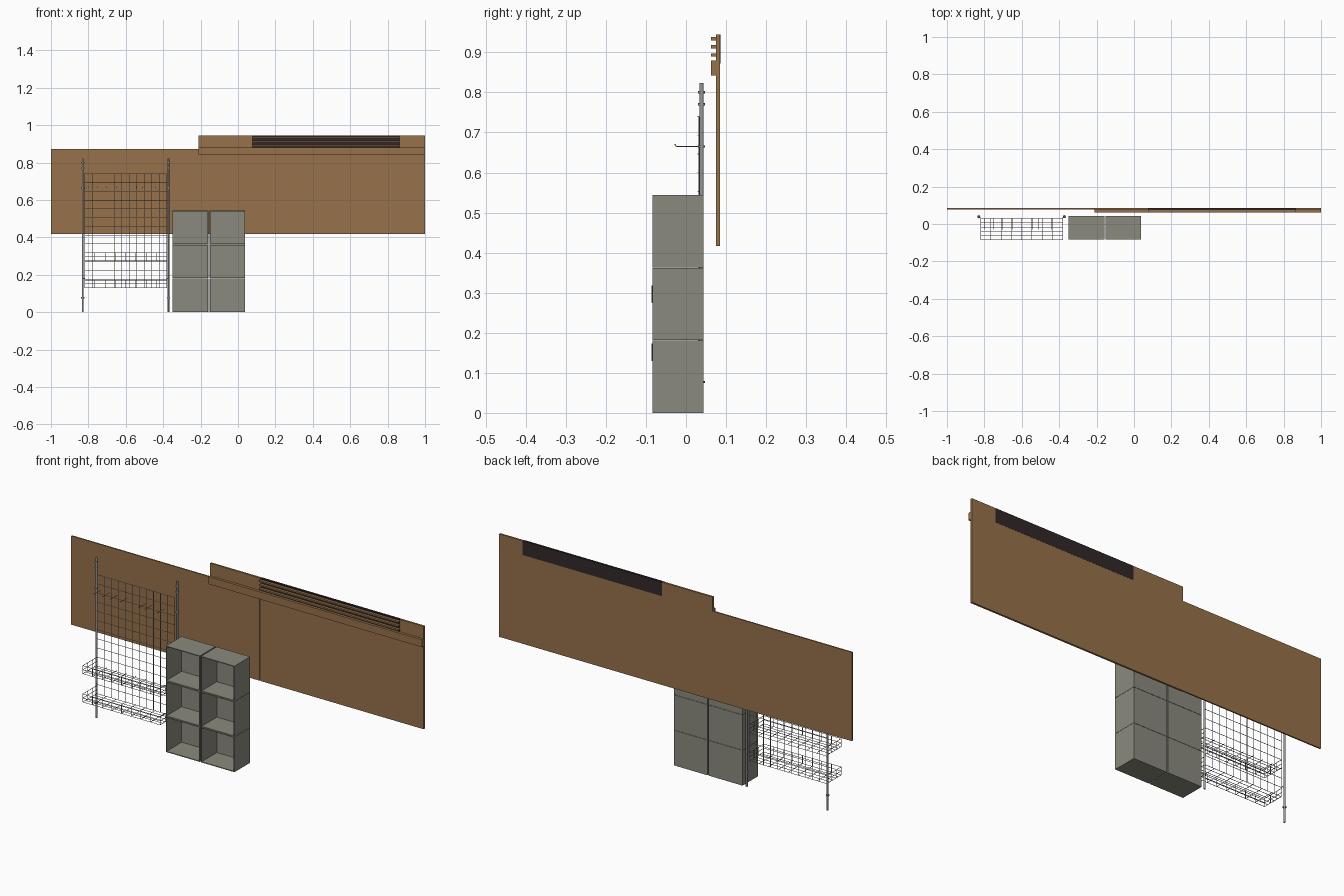
import bpy, bmesh, math
from mathutils import Vector, Matrix

if "Cube" in bpy.data.objects:
    bpy.data.objects.remove(bpy.data.objects["Cube"])


def srgb(r, g, b):
    f = lambda c: ((c / 255 + 0.055) / 1.055) ** 2.4 if c > 10 else c / 3295
    return (f(r), f(g), f(b), 1)


def material(name, *rgb):
    m = bpy.data.materials.new(name)
    m.diffuse_color = srgb(*rgb)
    m.use_nodes = True
    m.node_tree.nodes["Principled BSDF"].inputs["Base Color"].default_value = m.diffuse_color
    return m


wood = material("brown wood", 151, 114, 75)
dark = material("dark brown", 50, 40, 40)
grey = material("warm grey", 139, 138, 126)
metal = material("steel", 150, 152, 150)


def finish(name, bm, mat):
    me = bpy.data.meshes.new(name)
    bm.to_mesh(me)
    bm.free()
    me.materials.append(mat)
    ob = bpy.data.objects.new(name, me)
    bpy.context.collection.objects.link(ob)
    return ob


def boxes(name, mat, *bounds):
    """Each box is given as x0, x1, y0, y1, z0, z1."""
    bm = bmesh.new()
    for x0, x1, y0, y1, z0, z1 in bounds:
        m = (Matrix.Translation(((x0 + x1) / 2, (y0 + y1) / 2, (z0 + z1) / 2))
             @ Matrix.Diagonal((x1 - x0, y1 - y0, z1 - z0, 1)))
        bmesh.ops.create_cube(bm, size=1, matrix=m)
    return finish(name, bm, mat)


def rods(name, mat, paths, r, sides=6):
    """Straight round rods along every segment of each path."""
    bm = bmesh.new()
    for path in paths:
        for a, b in zip(path, path[1:]):
            a, b = Vector(a), Vector(b)
            d = b - a
            rot = d.to_track_quat('Z', 'Y').to_matrix().to_4x4()
            bmesh.ops.create_cone(bm, cap_ends=True, segments=sides, radius1=r, radius2=r,
                                  depth=d.length, matrix=Matrix.Translation((a + b) / 2) @ rot)
    return finish(name, bm, mat)


# Wall panels
boxes("left_wall_panel", wood, (-1, -0.21, 0.078, 0.085, 0.417, 0.872))
boxes("middle_wall_panel", wood, (-0.21, 0.070, 0.075, 0.085, 0.417, 0.872))
boxes("right_wall_panel", wood, (0.074, 1, 0.075, 0.085, 0.417, 0.872))
boxes("panel_seam", wood, (0.070, 0.074, 0.080, 0.085, 0.417, 0.872))

# Header with slatted vent
boxes("header_ends", wood, (-0.21, 0.076, 0.075, 0.085, 0.872, 0.944),
      (0.866, 1, 0.075, 0.085, 0.872, 0.944))
boxes("header_rail", wood, (-0.21, 1, 0.062, 0.075, 0.842, 0.88))
boxes("vent_back", dark, (0.076, 0.866, 0.075, 0.0855, 0.872, 0.944))
boxes("vent_slats", wood, *[(0.076, 0.866, 0.062, 0.075, z, z + 0.008)
                            for z in (0.889, 0.910, 0.930)])

# Two columns of open cubby boxes
H, T = 0.1815, 0.004
Y0, Y1 = -0.083, 0.044
for side, (x0, x1) in (("left", (-0.351, -0.158)), ("right", (-0.152, 0.038))):
    for i in range(3):
        z0, z1 = i * H, (i + 1) * H - 0.0012
        boxes(f"{side}_cubby_{i + 1}", grey,
              (x0, x0 + T, Y0, Y1, z0, z1), (x1 - T, x1, Y0, Y1, z0, z1),
              (x0 + T, x1 - T, Y0, Y1, z0, z0 + T), (x0 + T, x1 - T, Y0, Y1, z1 - T, z1),
              (x0 + T, x1 - T, Y1 - T, Y1, z0 + T, z1 - T))

# Rack posts with collars
PX = (-0.830, -0.372)
posts = rods("rack_posts", metal, [[(x, 0.039, 0), (x, 0.039, 0.823)] for x in PX], 0.005, 12)
collars = rods("post_collars", metal,
               [[(x, 0.039, z - 0.003), (x, 0.039, z + 0.003)]
                for x in PX for z in (0.077, 0.665, 0.770, 0.800)], 0.0085, 12)
for ob in (posts, collars):
    bpy.context.view_layer.objects.active = ob
    ob.select_set(True)
bpy.ops.object.shade_smooth_by_angle(angle=math.radians(40))

# Wire grid held by the posts
XL, XR, ZB, ZT, YG = -0.820, -0.382, 0.130, 0.740, 0.032
W = 0.0013
rods("grid_uprights", metal, [[(XL + (XR - XL) * i / 11, YG, ZB), (XL + (XR - XL) * i / 11, YG, ZT)]
                              for i in range(12)], W)
rods("grid_crosswires", metal, [[(XL, YG - 0.002, ZB + (ZT - ZB) * i / 13),
                                 (XR, YG - 0.002, ZB + (ZT - ZB) * i / 13)]
                                for i in range(14)], W)
rods("grid_brackets", metal, [[(px, 0.039, z), (gx, YG, z)]
                              for px, gx in zip(PX, (XL, XR)) for z in (0.18, 0.665)], 0.0025)

# Hooks on the grid
rods("hooks", metal, [[(x, YG, 0.665), (x, -0.024, 0.665), (x, -0.028, 0.671)]
                      for x in (-0.80, -0.75, -0.705, -0.65, -0.545, -0.51, -0.44)], W)

# Two wire baskets
for name, z in (("lower", 0.131), ("upper", 0.276)):
    t = z + 0.041
    YF = -0.085
    ribs = [[(x, YG, z), (x, YF, z), (x, YF, t)]
            for x in [XL + (XR - XL) * i / 8 for i in range(9)]]
    rails = [[(XL, y, z), (XR, y, z)] for y in (YF, -0.063, -0.042, -0.018, 0.006)]
    rim = [[(XL, YG, t), (XL, YF, t), (XR, YF, t), (XR, YG, t)]]
    mid = [[(XL, YG, z + 0.02), (XL, YF, z + 0.02), (XR, YF, z + 0.02), (XR, YG, z + 0.02)]]
    ends = [[(x, y, z), (x, y, t)] for x in (XL, XR) for y in (-0.045, -0.005)]
    rods(f"{name}_basket", metal, ribs + rails + rim + mid + ends, W)
